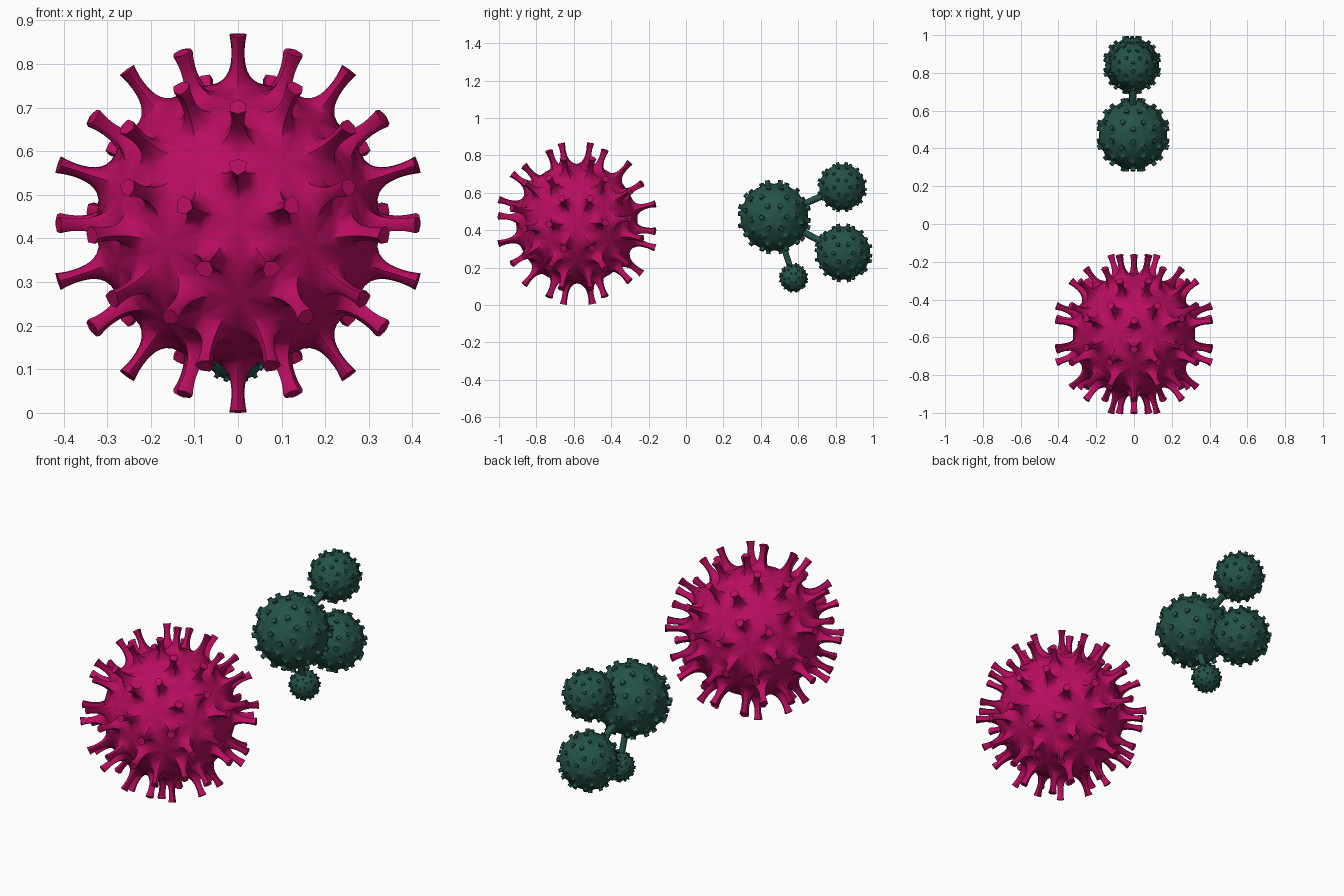
import bpy, bmesh, math
from mathutils import Vector, Matrix

if "Cube" in bpy.data.objects:
    bpy.data.objects.remove(bpy.data.objects["Cube"])


def material(name, rgb):
    m = bpy.data.materials.new(name)
    m.diffuse_color = (*rgb, 1)
    m.use_nodes = True
    m.node_tree.nodes["Principled BSDF"].inputs["Base Color"].default_value = m.diffuse_color
    return m


MAGENTA = material("magenta", (0.48, 0.004, 0.115))
GREEN = material("dark_green", (0.018, 0.085, 0.066))
# icosphere pole faces the front, one stud row points up
TURN = Matrix(((0, 1, 0), (0, 0, -1), (-1, 0, 0))).to_4x4()


def finish(ob, mat, angle):
    ob.data.materials.append(mat)
    bpy.ops.object.select_all(action='DESELECT')
    ob.select_set(True)
    bpy.context.view_layer.objects.active = ob
    for m in list(ob.modifiers):
        bpy.ops.object.modifier_apply(modifier=m.name)
    bpy.ops.object.shade_smooth_by_angle(angle=math.radians(angle))


def studded_ball(name, center, scale, body, rings, mat):
    """Every icosphere face grows a stud; rings = (height, width) from base to tip."""
    bpy.ops.mesh.primitive_ico_sphere_add(subdivisions=2, radius=body * scale)
    ob = bpy.context.object
    ob.name = name
    bm = bmesh.new()
    bm.from_mesh(ob.data)
    crease = bm.edges.layers.float.new("crease_edge")
    for f in list(bm.faces):
        verts = list(f.verts)
        n = f.calc_center_median().normalized()
        dirs = [(v.co - n * v.co.dot(n)).normalized() for v in verts]
        bm.faces.remove(f)
        for r, c in rings:
            new = [bm.verts.new((n * r + d * c) * scale) for d in dirs]
            for i in range(3):
                j = (i + 1) % 3
                bm.faces.new((verts[i], verts[j], new[j], new[i]))
            verts = new
        for e in bm.faces.new(verts).edges:
            e[crease] = 1.0
    bm.transform(Matrix.Translation(center) @ TURN)
    bm.normal_update()
    bm.to_mesh(ob.data)
    bm.free()
    s = ob.modifiers.new("smooth", 'SUBSURF')
    s.levels = s.render_levels = 1
    finish(ob, mat, 50)


def rod(name, a, b, r):
    a, b = Vector(a), Vector(b)
    bpy.ops.mesh.primitive_cylinder_add(vertices=16, radius=r, depth=(b - a).length,
                                        location=(a + b) / 2)
    ob = bpy.context.object
    ob.name = name
    ob.rotation_euler = (b - a).to_track_quat('Z', 'Y').to_euler()
    finish(ob, GREEN, 40)


# large ball with long flared spikes
studded_ball("spiked_ball", (0, -0.583, 0.435), 0.438, 0.76,
             [(0.755, 0.17), (0.80, 0.10), (0.87, 0.074), (0.94, 0.076), (1.0, 0.102)], MAGENTA)

# cluster of balls with short studs
STUDS = [(0.91, 0.20), (0.915, 0.15), (0.95, 0.135), (1.0, 0.145)]
BALLS = {
    "cluster_main_ball": ((-0.005, 0.472, 0.47), 0.2),
    "cluster_upper_ball": ((-0.005, 0.835, 0.63), 0.135),
    "cluster_lower_ball": ((-0.01, 0.842, 0.278), 0.158),
    "cluster_small_ball": ((-0.005, 0.575, 0.145), 0.08),
}
for name, (c, r) in BALLS.items():
    studded_ball(name, c, r, 0.93, STUDS, GREEN)

# rods joining the cluster
main = BALLS["cluster_main_ball"][0]
for part, r in (("upper", 0.018), ("lower", 0.018), ("small", 0.016)):
    rod(part + "_rod", main, BALLS["cluster_" + part + "_ball"][0], r)
